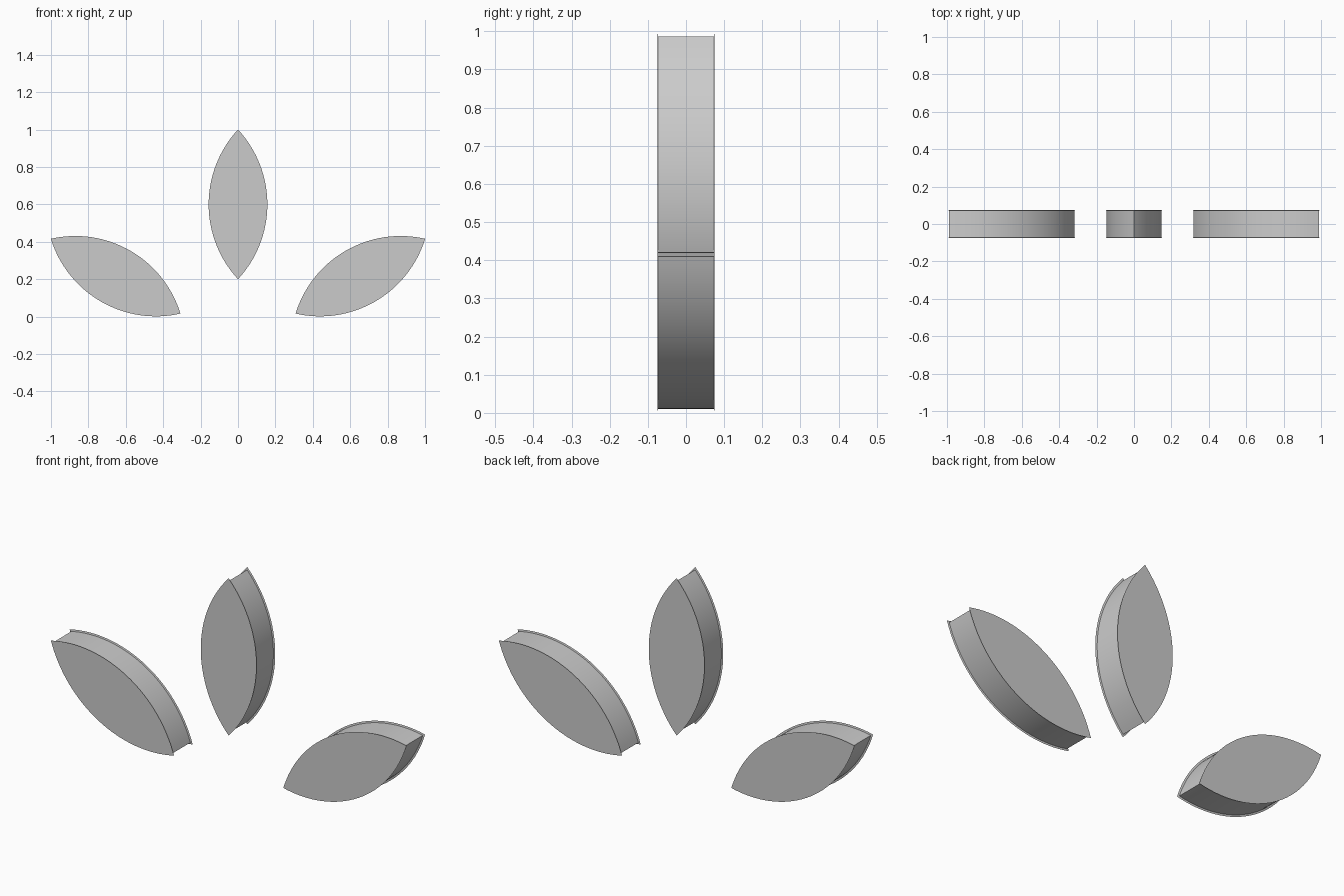
import bpy, bmesh
from math import sin, cos, asin, radians

if "Cube" in bpy.data.objects:
    bpy.data.objects.remove(bpy.data.objects["Cube"])

DEPTH = 0.075      # half thickness
LIP = 0.002        # thickness of the thin rim around each face
INSET = 0.009      # how far the side wall sits inside the rim
SEG = 32           # segments per arc
HALF_LEN, HALF_WID = 0.40, 0.157
R = (HALF_LEN**2 + HALF_WID**2) / (2 * HALF_WID)
OFF = R - HALF_WID


def lens_outline(inset):
    """Pointed oval made from two arcs, long axis along z."""
    r = R - inset
    half = (r * r - OFF * OFF) ** 0.5
    a = asin(half / r)
    pts = []
    for side in (1, -1):
        for i in range(SEG):
            t = -a + 2 * a * i / SEG
            pts.append((side * (r * cos(t) - OFF), side * r * sin(t)))
    return pts


def petal(name, x, z, tilt):
    bm = bmesh.new()
    c, s = cos(tilt), sin(tilt)
    rings = []
    # rim, wall, wall, rim from front to back
    for y, inset in ((-DEPTH, 0), (-DEPTH + LIP, INSET), (DEPTH - LIP, INSET), (DEPTH, 0)):
        rings.append([bm.verts.new((x + u * c + v * s, y, z - u * s + v * c))
                      for u, v in lens_outline(inset)])
    n = 2 * SEG
    for a, b in zip(rings, rings[1:]):
        for i in range(n):
            j = (i + 1) % n
            bm.faces.new((a[i], a[j], b[j], b[i]))
    # flat front and back faces
    bm.faces.new(rings[0])
    bm.faces.new(rings[-1])
    bmesh.ops.recalc_face_normals(bm, faces=bm.faces)
    me = bpy.data.meshes.new(name)
    bm.to_mesh(me)
    bm.free()
    ob = bpy.data.objects.new(name, me)
    bpy.context.collection.objects.link(ob)
    bpy.ops.object.select_all(action='DESELECT')
    ob.select_set(True)
    bpy.context.view_layer.objects.active = ob
    bpy.ops.object.shade_smooth_by_angle(angle=radians(30))


# upright middle petal and two mirrored side petals
petal("middle_petal", 0, 0.60, 0)
for side, label in ((1, "right"), (-1, "left")):
    petal(label + "_petal", side * 0.654, 0.216, side * radians(60))
